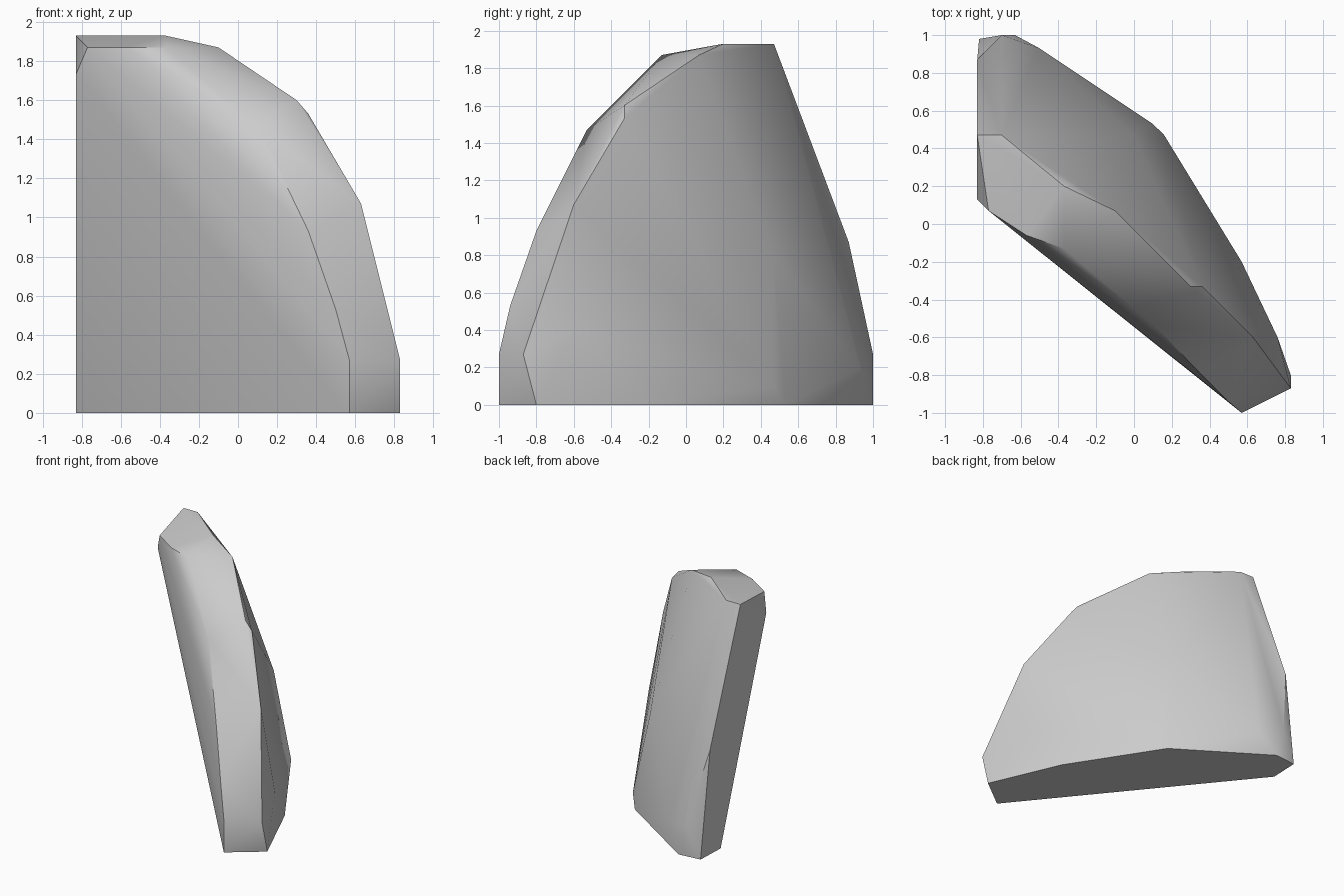
import bpy
import bmesh
import math

cube = bpy.data.objects.get("Cube")
if cube:
    bpy.data.objects.remove(cube, do_unlink=True)

# Corner points of the chipped slab, grouped by the ridge they lie on
foot = [(.57, -1, 0), (.83, -.8, 0), (.57, -.2, 0), (.1, .53, 0),
        (-.63, 1, 0), (-.82, .98, 0), (-.83, .73, 0)]
front_ridge = [(.57, -1, .27), (.5, -.94, .53), (.36, -.8, .93), (.1, -.53, 1.47),
               (-.37, -.13, 1.87), (-.57, -.06, 1.87), (-.77, .07, 1.87), (-.83, .13, 1.73)]
back_ridge = [(.83, -.87, .27), (.63, -.6, 1.07), (.36, -.33, 1.53), (.3, -.33, 1.6),
              (-.1, .07, 1.87), (-.37, .2, 1.93), (-.7, .47, 1.93), (-.83, .47, 1.93)]
back_bulge = [(.76, -.6, .4), (.16, .47, .1), (0, .47, .8),
              (-.5, .93, .2), (-.7, 1, .27), (-.83, .87, .87)]

# Wrap the points in a tight convex skin
bm = bmesh.new()
for point in foot + front_ridge + back_ridge + back_bulge:
    bm.verts.new(point)
bmesh.ops.convex_hull(bm, input=bm.verts[:])
loose = [v for v in bm.verts if not v.link_faces]
bmesh.ops.delete(bm, geom=loose, context='VERTS')
bmesh.ops.dissolve_limit(bm, angle_limit=math.radians(1),
                         verts=bm.verts[:], edges=bm.edges[:])
bmesh.ops.recalc_face_normals(bm, faces=bm.faces[:])

mesh = bpy.data.meshes.new("rock_slab")
bm.to_mesh(mesh)
bm.free()
rock = bpy.data.objects.new("rock_slab", mesh)
bpy.context.collection.objects.link(rock)

# Plain grey stone
stone = bpy.data.materials.new("stone_grey")
stone.use_nodes = True
colour = (.6, .6, .6, 1)
stone.diffuse_color = colour
stone.node_tree.nodes["Principled BSDF"].inputs["Base Color"].default_value = colour
mesh.materials.append(stone)

# Soft facets with crisp main ridges
bpy.ops.object.select_all(action='DESELECT')
rock.select_set(True)
bpy.context.view_layer.objects.active = rock
bpy.ops.object.shade_smooth_by_angle(angle=math.radians(35))
